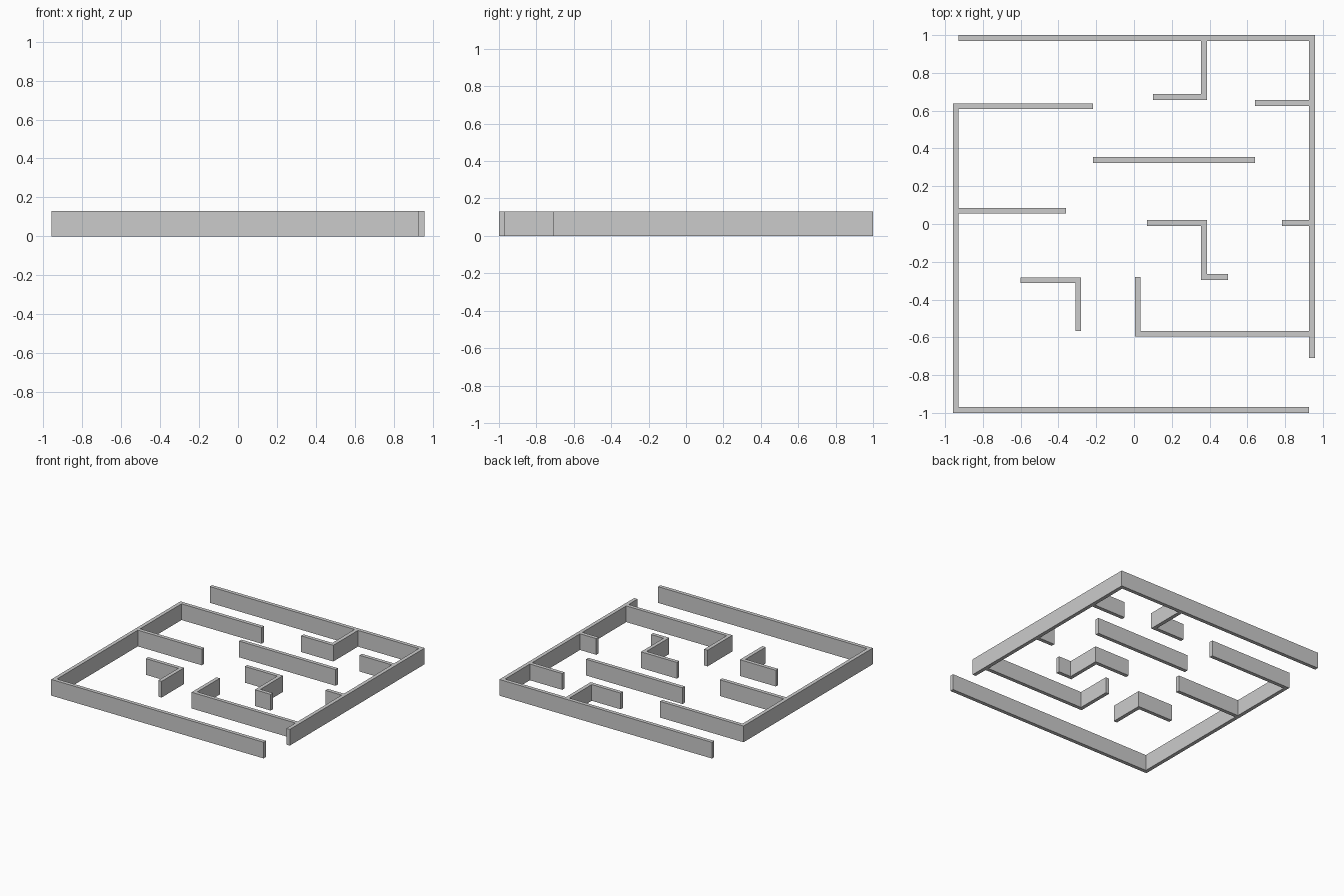
import bpy, bmesh
from mathutils import Vector

if "Cube" in bpy.data.objects:
    bpy.data.objects.remove(bpy.data.objects["Cube"])

H = 0.13    # wall height
T = 0.015   # half wall thickness


def wall(name, *path):
    """Extrude a mitred wall of constant thickness along a centre-line path."""
    pts = [Vector(p) for p in path]
    normals = []
    for a, b in zip(pts, pts[1:]):
        d = (b - a).normalized()
        normals.append(Vector((-d.y, d.x)))
    # right-angled corners: the mitre is the sum of both segment normals
    offs = [normals[0]] + [a + b for a, b in zip(normals, normals[1:])] + [normals[-1]]
    left = [p + o * T for p, o in zip(pts, offs)]
    right = [p - o * T for p, o in zip(pts, offs)]

    bm = bmesh.new()
    base = bm.faces.new([bm.verts.new((p.x, p.y, 0)) for p in right + left[::-1]])
    ext = bmesh.ops.extrude_face_region(bm, geom=[base], use_keep_orig=True)
    top = [v for v in ext["geom"] if isinstance(v, bmesh.types.BMVert)]
    bmesh.ops.translate(bm, verts=top, vec=(0, 0, H))
    bmesh.ops.recalc_face_normals(bm, faces=bm.faces)
    mesh = bpy.data.meshes.new(name)
    bm.to_mesh(mesh)
    bm.free()
    obj = bpy.data.objects.new(name, mesh)
    bpy.context.collection.objects.link(obj)


E = 0.927   # inner face of the right boundary, where branches butt
W = -0.928  # inner face of the left boundary

# Outer boundary, in two runs with openings between them
wall("boundary_back_right", (-0.93, 0.985), (0.942, 0.985), (0.942, -0.71))
wall("boundary_left_front", (-0.217, 0.624), (-0.943, 0.624),
     (-0.943, -0.985), (0.927, -0.985))

# Branches attached to the boundary
wall("back_hook_wall", (0.371, 0.97), (0.371, 0.672), (0.10, 0.672))
wall("right_upper_stub", (0.64, 0.641), (E, 0.641))
wall("right_middle_stub", (0.783, 0.005), (E, 0.005))
wall("left_branch_wall", (W, 0.07), (-0.36, 0.07))
wall("right_lower_hook_wall", (E, -0.581), (0.02, -0.581), (0.02, -0.281))

# Free-standing inner walls
wall("centre_straight_wall", (-0.217, 0.339), (0.64, 0.339))
wall("centre_zigzag_wall", (0.068, 0.005), (0.371, 0.005),
     (0.371, -0.281), (0.497, -0.281))
wall("left_corner_wall", (-0.60, -0.297), (-0.296, -0.297), (-0.296, -0.567))
